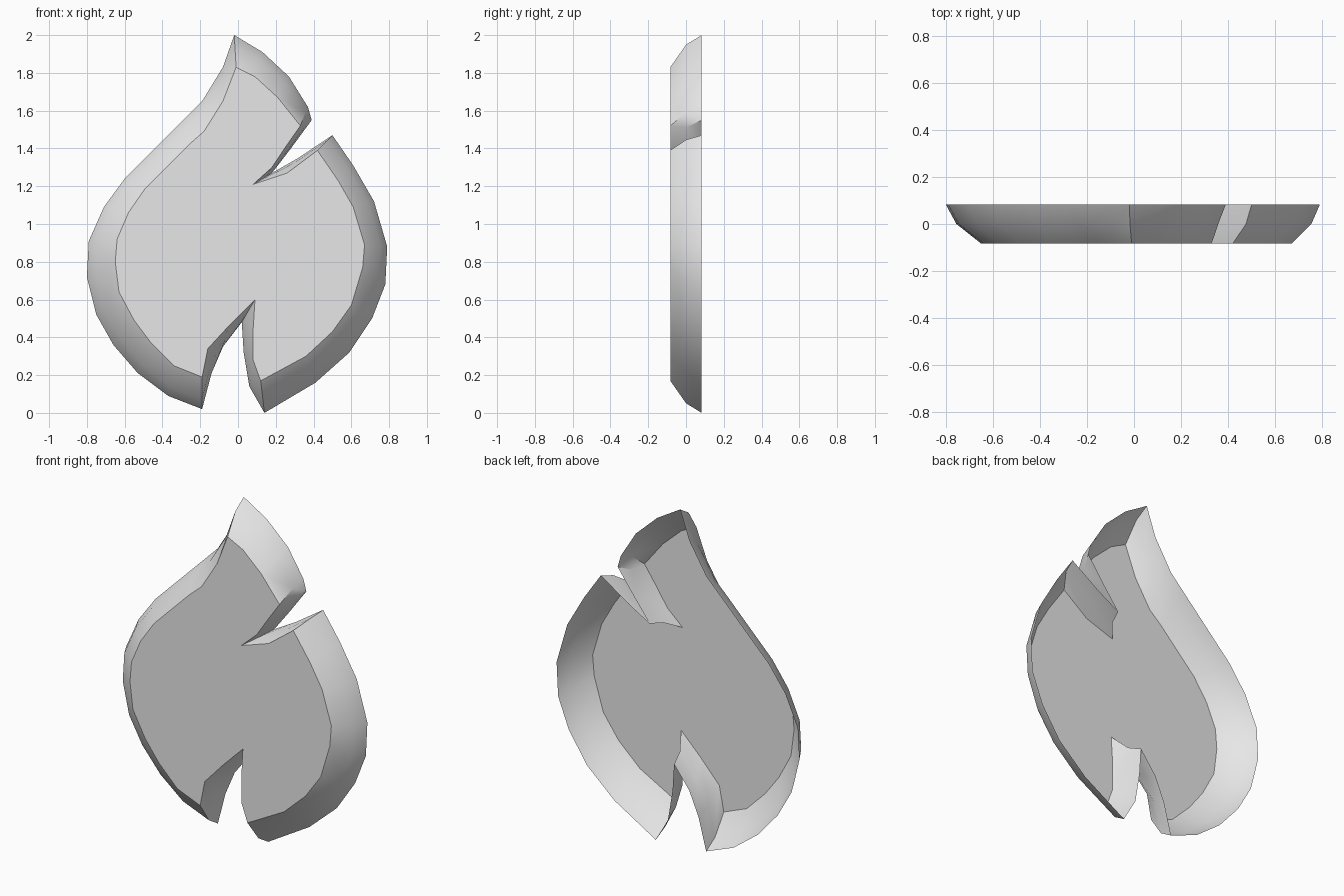
import bpy
import bmesh
import math

# Remove only the default cube
default_cube = bpy.data.objects.get("Cube")
if default_cube:
    bpy.data.objects.remove(default_cube, do_unlink=True)

HALF_DEPTH = 0.083
BULGE = 0.7  # how far the middle of the wall swells towards the back rim

# Each stretch of outline runs clockwise: (back x, back z, front x, front z)
tip_edge = [
    (-.02, 2, -.01, 1.83), (.13, 1.91, .09, 1.78),
    (.27, 1.78, .21, 1.67), (.37, 1.62, .33, 1.52),
]
side_notch = [
    (.39, 1.55, .26, 1.42), (.28, 1.4, .18, 1.3),
    (.18, 1.27, .08, 1.21), (.32, 1.35, .26, 1.27),
]
right_edge = [
    (.5, 1.47, .42, 1.39), (.61, 1.31, .53, 1.23), (.72, 1.12, .61, 1.09),
    (.79, .88, .67, .89), (.78, .68, .66, .77), (.71, .5, .6, .57),
    (.59, .32, .5, .43), (.41, .16, .36, .3), (.14, 0, .12, .17),
]
bottom_notch = [
    (.06, .14, .08, .28), (.03, .32, .08, .44), (.02, .48, .09, .6),
    (-.08, .35, -.04, .47), (-.14, .21, -.16, .34),
]
left_edge = [
    (-.19, .02, -.19, .19), (-.37, .09, -.34, .25), (-.53, .21, -.46, .37),
    (-.66, .36, -.55, .49), (-.75, .52, -.63, .64), (-.8, .72, -.65, .8),
    (-.79, .91, -.64, .92), (-.71, 1.09, -.58, 1.06), (-.6, 1.24, -.49, 1.19),
    (-.44, 1.4, -.35, 1.33), (-.28, 1.56, -.26, 1.42),
    (-.19, 1.65, -.18, 1.49), (-.08, 1.83, -.08, 1.65),
]
outline = tip_edge + side_notch + right_edge + bottom_notch + left_edge


def make_material(name, color):
    """Create a plain material that shows in the viewport and in renders."""
    material = bpy.data.materials.new(name)
    material.use_nodes = True
    material.diffuse_color = color
    shader = material.node_tree.nodes["Principled BSDF"]
    shader.inputs["Base Color"].default_value = color
    return material


def add_ring(mesh, depth, blend):
    """Add one closed loop of vertices, blended from front to back outline."""
    ring = []
    for back_x, back_z, front_x, front_z in outline:
        x = front_x + blend * (back_x - front_x)
        z = front_z + blend * (back_z - front_z)
        ring.append(mesh.verts.new((x, depth, z)))
    return ring


def bridge(mesh, near, far):
    """Join two loops with a band of quads."""
    for i, corner in enumerate(near):
        following = (i + 1) % len(near)
        mesh.faces.new((corner, near[following], far[following], far[i]))


# Flame shell: flat front panel, curved walls, open back
shell = bmesh.new()
front_ring = add_ring(shell, -HALF_DEPTH, 0)
middle_ring = add_ring(shell, 0, BULGE)
back_ring = add_ring(shell, HALF_DEPTH, 1)
shell.faces.new(list(reversed(front_ring)))
bridge(shell, front_ring, middle_ring)
bridge(shell, middle_ring, back_ring)

flame_mesh = bpy.data.meshes.new("flame_shell")
shell.to_mesh(flame_mesh)
shell.free()
flame_mesh.materials.append(make_material("light_grey", (0.8, 0.8, 0.8, 1)))

flame = bpy.data.objects.new("flame_shell", flame_mesh)
bpy.context.collection.objects.link(flame)

# Smooth walls with crisp rims and corners
bpy.ops.object.select_all(action="DESELECT")
flame.select_set(True)
bpy.context.view_layer.objects.active = flame
bpy.ops.object.shade_smooth_by_angle(angle=math.radians(30))
